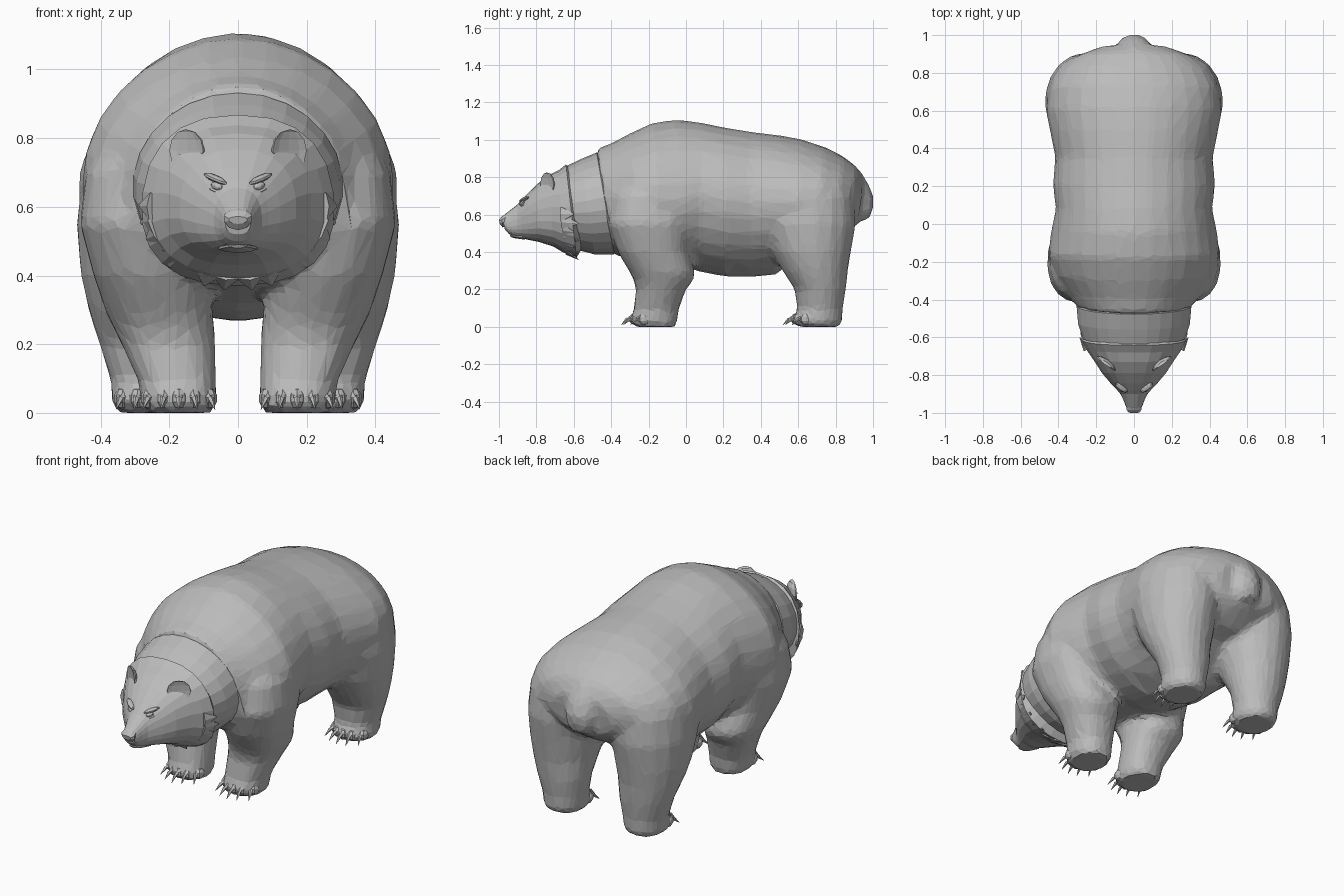
import bpy, bmesh, math
from mathutils import Matrix, Vector

cube = bpy.data.objects.get("Cube")
if cube:
    bpy.data.objects.remove(cube, do_unlink=True)

fur = bpy.data.materials.new("grey_fur")
fur.use_nodes = True
fur.diffuse_color = (0.5, 0.5, 0.5, 1)
fur.node_tree.nodes["Principled BSDF"].inputs["Base Color"].default_value = (0.5, 0.5, 0.5, 1)


def finish(name, bm):
    bmesh.ops.recalc_face_normals(bm, faces=bm.faces)
    mesh = bpy.data.meshes.new(name)
    bm.to_mesh(mesh)
    bm.free()
    mesh.materials.append(fur)
    obj = bpy.data.objects.new(name, mesh)
    bpy.context.scene.collection.objects.link(obj)
    return obj


def power(v, p):
    return math.copysign(abs(v) ** p, v)


def loft(bm, rings, sides=20, p=1.0, mirror=1):
    """Each ring: end A (y, z), end B (y, z), half width, widest point from A to B, centre x."""
    loops = []
    for a, b, hw, frac, xc in rings:
        a, b = Vector(a), Vector(b)
        mid = a.lerp(b, frac)
        loop = []
        for i in range(sides):
            t = math.tau * i / sides
            c, s = power(math.cos(t), p), power(math.sin(t), p)
            q = mid + (a - mid) * c if c > 0 else mid + (mid - b) * c
            loop.append(bm.verts.new((mirror * (xc + hw * s), q.x, q.y)))
        loops.append(loop)
    for l0, l1 in zip(loops, loops[1:]):
        for i in range(sides):
            j = (i + 1) % sides
            bm.faces.new((l0[i], l0[j], l1[j], l1[i]))
    bm.faces.new(loops[0])
    bm.faces.new(loops[-1])


def trunk(rows, frac=0.5):
    return [((ya, za), (yb, zb), hw, frac, 0) for ya, za, yb, zb, hw in rows]


def limb(rows):
    # z, front y, back y, inner x, outer x
    return [((f, z), (b, z), (o - i) / 2, 0.5, (o + i) / 2) for z, f, b, i, o in rows]


def spike(bm, base, tip, radius, flat=1.0, roll=0.0, sides=5):
    base, tip = Vector(base), Vector(tip)
    d = tip - base
    m = (Matrix.Translation((base + tip) / 2) @ d.to_track_quat('Z', 'Y').to_matrix().to_4x4()
         @ Matrix.Rotation(roll, 4, 'Z') @ Matrix.Diagonal((1, flat, 1, 1)))
    bmesh.ops.create_cone(bm, cap_ends=True, segments=sides, radius1=radius, radius2=radius * 0.08,
                          depth=d.length, matrix=m)


def blob(bm, centre, size, rot=Matrix(), u=10, v=6):
    m = Matrix.Translation(centre) @ rot @ Matrix.Diagonal((*size, 1))
    return bmesh.ops.create_uvsphere(bm, u_segments=u, v_segments=v, radius=1, matrix=m)["verts"]


# Body, legs and tail fused into one faceted skin
bm = bmesh.new()
shoulders = trunk([
    (-.48, .952, -.395, .39, .308), (-.40, .98, -.33, .37, .357), (-.30, 1.035, -.24, .36, .42),
    (-.18, 1.09, -.15, .345, .455), (-.05, 1.108, 0, .32, .437)], 0.55)
belly = trunk([
    (.08, 1.092, .08, .293, .414), (.20, 1.067, .22, .268, .43), (.35, 1.042, .35, .266, .417),
    (.50, 1.024, .48, .28, .445)], 0.48)
rump = trunk([
    (.62, 1.002, .58, .36, .467), (.74, .962, .70, .44, .447), (.84, .912, .80, .47, .395),
    (.91, .857, .86, .51, .315), (.952, .79, .92, .55, .18)], 0.53)
loft(bm, shoulders + belly + rump, sides=28, p=1.05)
front_leg = limb([
    (0, -.27, -.055, .075, .27), (.03, -.305, -.045, .062, .283), (.09, -.28, -.04, .063, .29),
    (.2, -.268, 0, .065, .34), (.25, -.28, .04, .068, .365), (.29, -.30, .05, .072, .385),
    (.4, -.365, .015, .085, .422), (.55, -.42, .02, .1, .462), (.7, -.40, .03, .1, .445),
    (.85, -.34, 0, .1, .35)])
hind_leg = limb([
    (0, .60, .82, .15, .35), (.03, .56, .838, .132, .37), (.09, .595, .838, .13, .37),
    (.2, .58, .855, .11, .405), (.3, .515, .866, .095, .437), (.4, .455, .882, .07, .46),
    (.55, .39, .908, .04, .472), (.7, .39, .9, .04, .456), (.85, .5, .83, .05, .35)])
for side in (1, -1):
    loft(bm, front_leg, sides=18, p=0.87, mirror=side)
    loft(bm, hind_leg, sides=18, mirror=side)
loft(bm, [((f, z), (b, z), hw, 0.5, 0) for z, f, b, hw in [
    (.83, .84, .935, .06), (.75, .86, .985, .088), (.68, .88, 1.006, .088),
    (.62, .90, .998, .08), (.57, .92, .975, .05)]], sides=12)
body = finish("body", bm)
mod = body.modifiers.new("fuse", 'REMESH')
mod.mode = 'VOXEL'
mod.voxel_size = 0.02
mod = body.modifiers.new("soften", 'SMOOTH')
mod.factor = 0.5
mod.iterations = 4
mod = body.modifiers.new("facet", 'DECIMATE')
mod.ratio = 0.11
mod.use_symmetry = True
mod.symmetry_axis = 'X'

# Neck collar between body and head
bm = bmesh.new()
loft(bm, trunk([
    (-.44, .90, -.36, .43, .28), (-.478, .932, -.385, .388, .306),
    (-.56, .898, -.49, .388, .298), (-.635, .862, -.575, .41, .272),
    (-.60, .82, -.55, .45, .23)]), sides=26)
finish("neck", bm)

# Head: broad skull and cheeks narrowing to a short muzzle
bm = bmesh.new()
loft(bm, trunk([
    (-.59, .82, -.55, .43, .22), (-.642, .868, -.585, .37, .28), (-.68, .838, -.66, .40, .25),
    (-.73, .814, -.71, .43, .215), (-.79, .768, -.79, .455, .17), (-.845, .715, -.84, .465, .125),
    (-.878, .68, -.88, .474, .09), (-.90, .655, -.905, .48, .07), (-.935, .628, -.93, .487, .056),
    (-.968, .602, -.95, .5, .046), (-.984, .588, -.968, .52, .036)], 0.56), sides=22, p=0.84)
finish("head", bm)

# Nose pad and lower lip
bm = bmesh.new()
loft(bm, trunk([(-.95, .612, -.945, .545, .036), (-.985, .59, -.98, .532, .042),
                (-1.0, .572, -.995, .55, .028)], 0.4), sides=10)
finish("nose", bm)
bm = bmesh.new()
loft(bm, trunk([(-.86, .495, -.86, .466, .06), (-.92, .494, -.915, .474, .04),
                (-.942, .49, -.937, .48, .022)]), sides=10)
finish("lower_lip", bm)

# Ragged fur locks lying along the cheeks and throat
bm = bmesh.new()
for side in (1, -1):
    for k in range(8):
        t = math.radians(88 + 12 * k)
        x, z = side * math.sin(t), math.cos(t)
        low = max(0, -z)
        root = (x * .25, -.665 + .03 * low, .595 + z * .195)
        tip = (x * .288, -.605 + (.03 if k % 2 else .005), .595 + z * .238)
        spike(bm, root, tip, 0.045, 0.4, side * t, sides=6)
finish("cheek_fur", bm)

for side, word in ((1, "left"), (-1, "right")):
    # Cupped ear: the front half of the shell is folded inward
    bm = bmesh.new()
    verts = blob(bm, (0, 0, 0), (.064, .032, .062))
    for v in verts:
        if v.co.y < -0.004:
            v.co.y *= -0.25
    turn = Matrix.Rotation(side * math.radians(36), 4, 'Z')
    bmesh.ops.transform(bm, matrix=Matrix.Translation((side * .152, -.745, .764)) @ turn, verts=bm.verts)
    finish(word + "_ear", bm)

    # Eye with slanted brow and lower lid
    slant = Matrix.Rotation(side * math.radians(35), 4, 'Z') @ Matrix.Rotation(side * math.radians(-20), 4, 'Y')
    bm = bmesh.new()
    blob(bm, (side * .061, -.876, .66), (.021, .012, .011), slant)
    finish(word + "_eye", bm)
    bm = bmesh.new()
    blob(bm, (side * .066, -.866, .682), (.044, .017, .01), slant, u=8, v=5)
    blob(bm, (side * .062, -.873, .645), (.03, .012, .007), slant, u=8, v=4)
    finish(word + "_brow", bm)

    # Toes and claws
    for place, xc, front in (("front", .172, -.305), ("hind", .25, .56)):
        toes, claws = bmesh.new(), bmesh.new()
        for i in range(-2, 3):
            x, y = side * (xc + i * .043), front + .012 * i * i
            out = side * i * .006
            blob(toes, (x, y + .034, .042), (.026, .036, .032), u=8, v=5)
            spike(claws, (x, y + .005, .045), (x + out, y - .022, .036), .012)
            spike(claws, (x + out * .5, y - .008, .042), (x + out * 1.6, y - .042, .01), .01)
        finish(f"{word}_{place}_toes", toes)
        finish(f"{word}_{place}_claws", claws)
